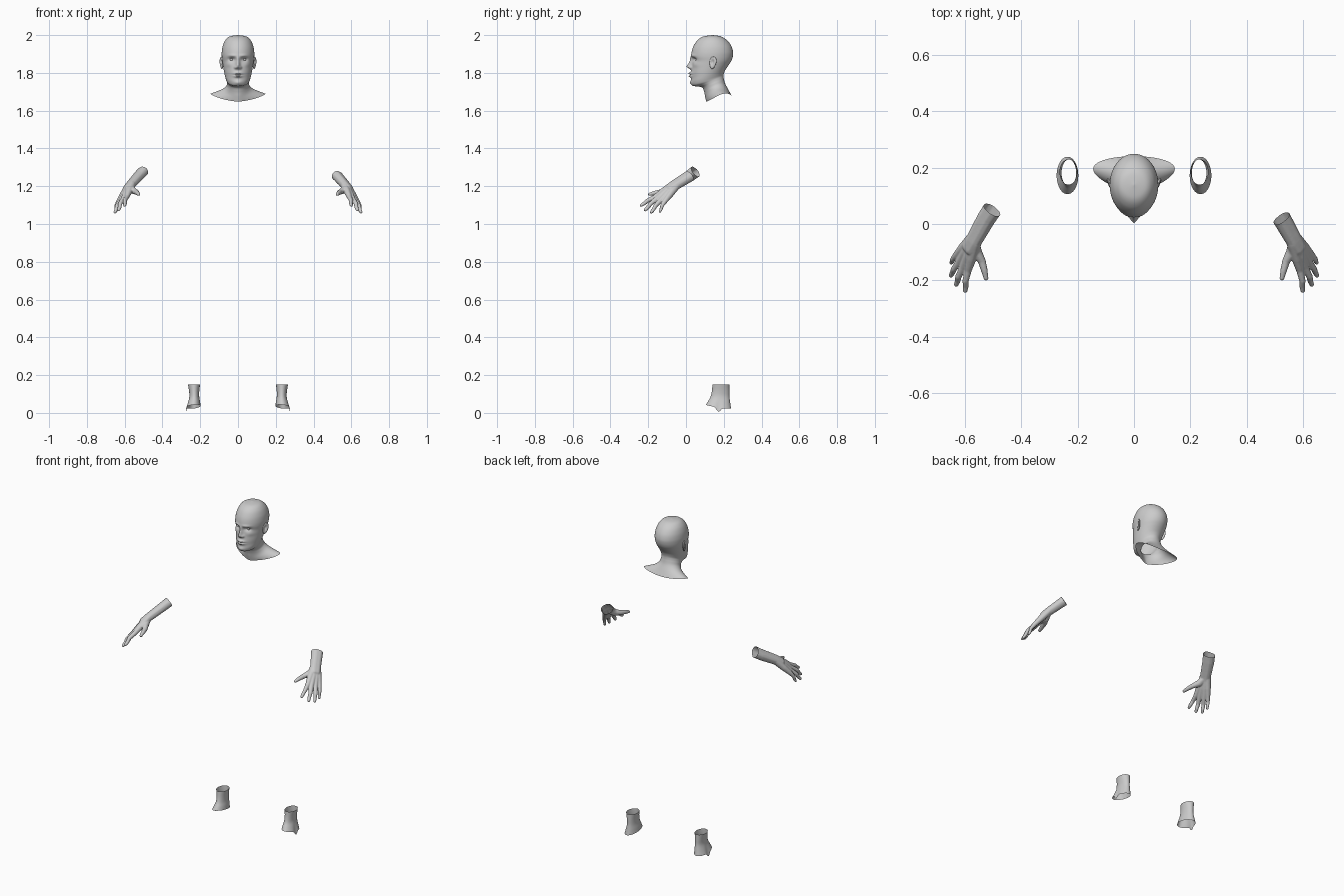
import bpy, bmesh, math
from mathutils import Vector, Matrix

if "Cube" in bpy.data.objects:
    bpy.data.objects.remove(bpy.data.objects["Cube"])


def make_object(name, bm, smooth=True):
    mesh = bpy.data.meshes.new(name)
    bm.to_mesh(mesh)
    bm.free()
    if smooth:
        mesh.polygons.foreach_set("use_smooth", [True] * len(mesh.polygons))
    obj = bpy.data.objects.new(name, mesh)
    bpy.context.collection.objects.link(obj)
    return obj


def spline(rows, steps):
    """Catmull-Rom through tuples of numbers."""
    out, n = [], len(rows)
    for i in range(n - 1):
        a, b, c, d = (rows[max(0, min(n - 1, i + k))] for k in (-1, 0, 1, 2))
        for j in range(steps):
            t = j / steps
            out.append([0.5 * (2 * q + (r - p) * t + (2 * p - 5 * q + 4 * r - s) * t * t
                               + (3 * q - p - 3 * r + s) * t ** 3)
                        for p, q, r, s in zip(a, b, c, d)])
    out.append(list(rows[-1]))
    return out


def loft(rings, cap=False):
    bm = bmesh.new()
    vs = [[bm.verts.new(p) for p in ring] for ring in rings]
    n = len(vs[0])
    for a, b in zip(vs, vs[1:]):
        for i in range(n):
            bm.faces.new((a[i], a[(i + 1) % n], b[(i + 1) % n], b[i]))
    if cap:
        bm.faces.new(vs[0])
    bmesh.ops.recalc_face_normals(bm, faces=bm.faces)
    return bm


# Head and neck: front y, front z, back y, back z, half width, side shift, side lift
HEAD = [
    (.137, 2.000, .141, 2.000, .002, 1, 0),
    (.090, 1.992, .185, 1.993, .045, 1, 0),
    (.060, 1.972, .218, 1.972, .068, 1, 0),
    (.040, 1.942, .240, 1.942, .081, 1, 0),
    (.030, 1.912, .249, 1.912, .086, 1, 0),
    (.028, 1.886, .248, 1.888, .086, 1, 0),
    (.033, 1.860, .241, 1.866, .083, 1, 0),
    (.030, 1.830, .229, 1.846, .079, 1, 0),
    (.028, 1.800, .216, 1.827, .075, 1, 0),
    (.029, 1.775, .206, 1.811, .071, 1, 0),
    (.028, 1.750, .201, 1.798, .066, 1, 0),
    (.036, 1.732, .199, 1.788, .061, 1, 0),
    (.062, 1.728, .199, 1.779, .058, 1, 0),
    (.086, 1.722, .201, 1.766, .058, 1, 0),
    (.096, 1.700, .208, 1.742, .063, .9, .005),
    (.101, 1.675, .224, 1.712, .086, .75, .014),
    (.107, 1.648, .241, 1.680, .145, .6, .020),
]
# Face relief: x, z, amount forward, x spread, z spread (mirrored)
FACE = [
    (0, 1.833, .023, .011, .012), (0, 1.851, .016, .010, .015),
    (0, 1.872, .007, .009, .014), (.013, 1.828, .010, .007, .007),
    (.033, 1.872, -.013, .017, .011), (.030, 1.891, .005, .022, .008),
    (.050, 1.845, .004, .018, .014), (0, 1.790, .005, .030, .020),
    (0, 1.797, .011, .019, .006), (0, 1.782, .011, .017, .006),
    (0, 1.7895, -.005, .022, .0025), (0, 1.748, .007, .020, .012),
]
COLS = 160
rings = []
for yf, zf, yb, zb, w, k, lift in spline(HEAD, 9):
    ring = []
    for c in range(COLS):
        t = 2 * math.pi * c / COLS
        s = max(0, (1 - math.cos(t)) / 2) ** k
        x = w * math.sin(t)
        y = yf + (yb - yf) * s
        z = zf + (zb - zf) * s + lift * math.sin(t) ** 2
        if math.cos(t) > 0 and z > 1.72:
            fade = min(1, math.cos(t) * 2)
            for cx, cz, amt, sx, sz in FACE:
                y -= fade * amt * math.exp(-((abs(x) - cx) / sx) ** 2 - ((z - cz) / sz) ** 2)
        ring.append((x, y, z))
    rings.append(ring)
make_object("head_and_neck", loft(rings, cap=True))

for side, label in ((1, "right"), (-1, "left")):
    # Eyeball
    bm = bmesh.new()
    bmesh.ops.create_uvsphere(bm, u_segments=24, v_segments=16, radius=.013,
                              matrix=Matrix.Translation((side * .032, .061, 1.872)))
    make_object(label + "_eye", bm)

    # Ear: dished, tapered shell
    bm = bmesh.new()
    bmesh.ops.create_uvsphere(bm, u_segments=40, v_segments=32, radius=1)
    turn = Matrix.Rotation(math.radians(-22), 3, 'Z') @ Matrix.Rotation(math.radians(-10), 3, 'X')
    for v in bm.verts:
        x, y, z = v.co
        if x > 0:
            x -= 1.3 * math.exp(-((y + .1) ** 2 + (z - .1) ** 2) / .25)
        p = turn @ Vector((x * .008, y * .019 * (1 + .25 * z), z * .033))
        v.co = ((p.x + .087) * side, p.y + .142, p.z + 1.853)
    bmesh.ops.recalc_face_normals(bm, faces=bm.faces)
    make_object(label + "_ear", bm)

    # Ankle cuff: x min, x max, y min, y max, ragged-edge weight, z
    cuff = [(.201, .265, .140, .230, 0, .150), (.205, .259, .137, .230, 0, .115),
            (.205, .258, .130, .230, 0, .085), (.201, .266, .118, .234, .5, .058),
            (.198, .275, .106, .239, 1, .033)]
    rings = []
    for x0, x1, y0, y1, rag, z in spline(cuff, 5):
        ring = []
        for c in range(48):
            t = 2 * math.pi * c / 48
            outer, fwd = math.cos(t), -math.sin(t)
            drop = .010 * fwd - .004 * outer - .024 * math.exp(-((t if t < math.pi else t - 2 * math.pi) / .22) ** 2)
            ring.append((side * ((x0 + x1) / 2 + (x1 - x0) / 2 * outer),
                         (y0 + y1) / 2 + (y1 - y0) / 2 * math.sin(t), z + rag * drop))
        rings.append(ring)
    make_object(label + "_ankle", loft(rings))


# Hands: chains of overlapping balls fused into one skin
def limb(bm, pts, side):
    for a, b in zip(pts, pts[1:]):
        pa, pb = Vector(a[:3]), Vector(b[:3])
        n = max(2, int((pb - pa).length / .004))
        for i in range(n + 1):
            p = pa.lerp(pb, i / n)
            p.x *= side
            bmesh.ops.create_icosphere(bm, subdivisions=2, radius=a[3] + (b[3] - a[3]) * i / n,
                                       matrix=Matrix.Translation(p))


WRIST = Vector((.57, -.06, 1.205))
UP = Vector((.68, -.25, .69))
ACROSS = Vector((.59, .74, -.31))
FINGERS = [  # knuckle, tip, radius
    ((.590, -.165, 1.142), (.600, -.237, 1.099), .0115),
    ((.608, -.155, 1.133), (.632, -.215, 1.075), .0118),
    ((.622, -.135, 1.124), (.651, -.183, 1.063), .0112),
    ((.632, -.112, 1.120), (.650, -.138, 1.066), .0098),
]
for side, label, end in ((1, "right", (.525, .020, 1.255)), (-1, "left", (.505, .050, 1.277))):
    bm = bmesh.new()
    # Forearm stump
    for off in (-.008, 0, .008):
        d = ACROSS * off
        limb(bm, [(*(Vector(p) + d), r) for p, r in (
            ((.585, -.085, 1.187), .022), (WRIST, .0235), ((.525, .020, 1.255), .027),
            ((.505, .050, 1.277), .028), ((.470, .102, 1.316), .029))], side)
    # Palm and fingers
    for i, (k, tip, r) in enumerate(FINGERS):
        k, tip = Vector(k), Vector(tip)
        base = WRIST + ACROSS * (i - 1.5) * .008
        mid = k.lerp(tip, .5) + UP * .006
        limb(bm, [(*base, .021), (*base.lerp(k, .55), .0185), (*k, .0135),
                  (*mid, r), (*k.lerp(tip, .8), r * .9), (*tip, r * .75)], side)
    # Thumb
    limb(bm, [(*WRIST, .020), (.560, -.100, 1.180, .020), (.541, -.132, 1.170, .0145),
              (.532, -.165, 1.164, .0122), (.526, -.193, 1.157, .0088)], side)
    hand = make_object(label + "_hand", bm)
    remesh = hand.modifiers.new("fuse", 'REMESH')
    remesh.mode = 'VOXEL'
    remesh.voxel_size = .0028
    soften = hand.modifiers.new("soften", 'SMOOTH')
    soften.factor = .5
    soften.iterations = 7
    bpy.context.view_layer.update()
    fused = bpy.data.meshes.new_from_object(hand.evaluated_get(bpy.context.evaluated_depsgraph_get()))
    hand.modifiers.clear()
    # Open the stump end
    bm = bmesh.new()
    bm.from_mesh(fused)
    arm = Vector((-.045 * side, .08, .05)).normalized()
    bmesh.ops.bisect_plane(bm, geom=bm.verts[:] + bm.edges[:] + bm.faces[:],
                           plane_co=(end[0] * side, end[1], end[2]), plane_no=arm, clear_outer=True)
    for f in bm.faces:
        f.smooth = True
    bm.to_mesh(fused)
    bm.free()
    hand.data = fused
